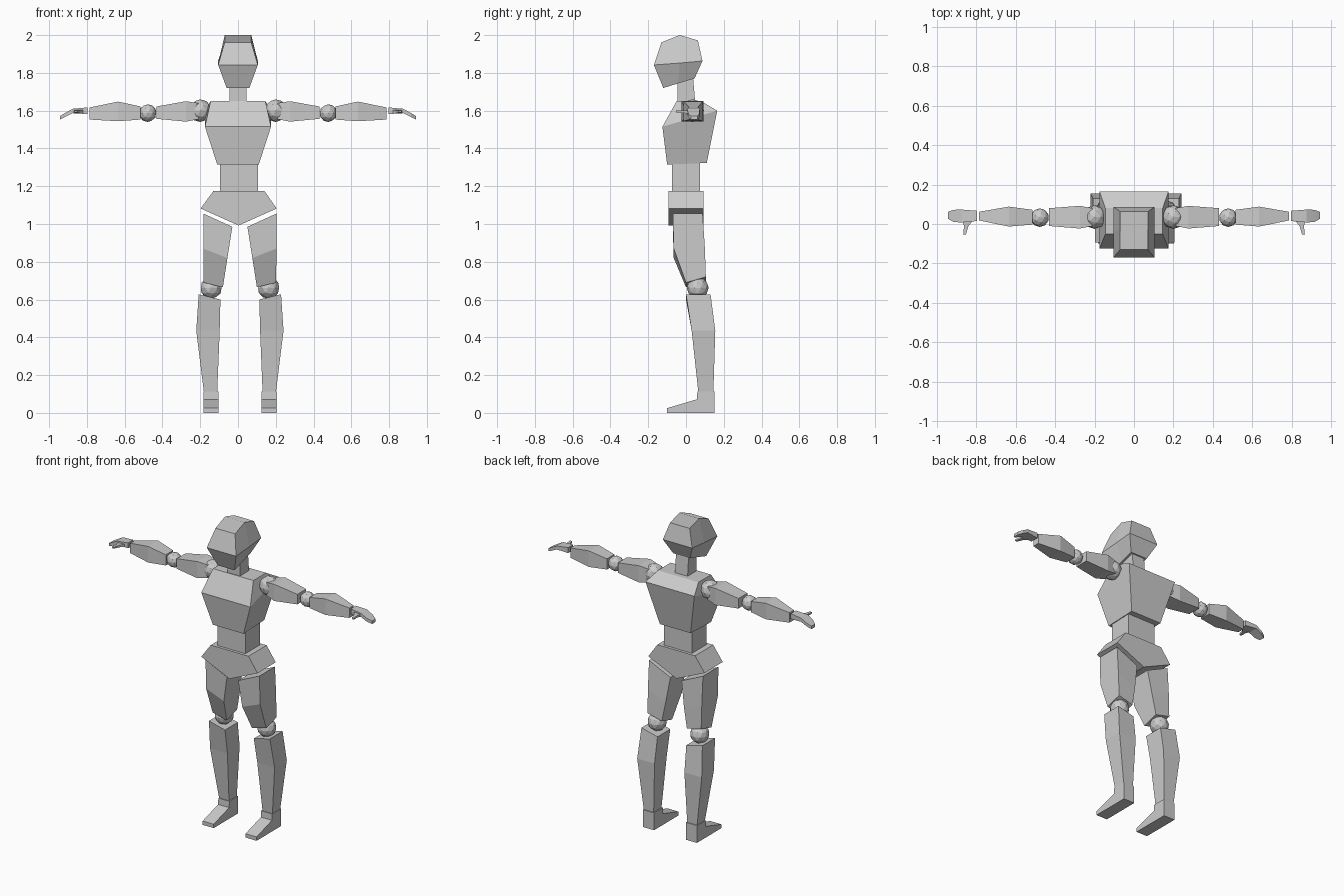
import bpy, bmesh
from mathutils import Matrix


def finish(name, bm):
    bmesh.ops.recalc_face_normals(bm, faces=bm.faces)
    me = bpy.data.meshes.new(name)
    bm.to_mesh(me)
    bm.free()
    ob = bpy.data.objects.new(name, me)
    bpy.context.collection.objects.link(ob)
    return ob


def loft(name, rings, s=1, cx=0.0):
    """Skin equal-length rings of points, cap both ends; x is mirrored by s about cx."""
    bm = bmesh.new()
    rows = [[bm.verts.new((cx + s * x, y, z)) for x, y, z in r] for r in rings]
    n = len(rows[0])
    for a, b in zip(rows, rows[1:]):
        for i in range(n):
            j = (i + 1) % n
            bm.faces.new((a[i], a[j], b[j], b[i]))
    bm.faces.new(rows[0])
    bm.faces.new(rows[-1])
    return finish(name, bm)


def flat(x0, x1, y0, y1, z, dx=0.0, dy=0.0):
    """Rectangular ring across z; dx and dy tilt it."""
    return [(x0, y0, z), (x1, y0, z + dx), (x1, y1, z + dx + dy), (x0, y1, z + dy)]


def upright(x, y0, y1, z0, z1):
    """Rectangular ring across x."""
    return [(x, y0, z0), (x, y1, z0), (x, y1, z1), (x, y0, z1)]


def ball(name, x, y, z, r):
    bm = bmesh.new()
    bmesh.ops.create_icosphere(bm, subdivisions=2, radius=r,
                               matrix=Matrix.Translation((x, y, z)))
    return finish(name, bm)


# head: six-point rings (front, middle, back on each side)
def head_ring(w, pts):
    return [(-w, y, z) for y, z in pts] + [(w, y, z) for y, z in reversed(pts)]


loft("head", [
    head_ring(0.06, [(-0.12, 1.72), (-0.04, 1.745), (0.045, 1.77)]),
    head_ring(0.105, [(-0.17, 1.842), (-0.035, 1.852), (0.087, 1.863)]),
    head_ring(0.07, [(-0.13, 1.962), (-0.033, 2.0), (0.063, 1.972)]),
])

# trunk
loft("neck", [flat(-0.045, 0.045, -0.045, 0.05, 1.63),
              flat(-0.045, 0.045, -0.045, 0.037, 1.76, 0, 0.02)])
loft("chest", [flat(-0.11, 0.11, -0.10, 0.11, 1.315, 0, 0.008),
               flat(-0.175, 0.175, -0.125, 0.165, 1.515, 0, 0.085),
               flat(-0.145, 0.145, -0.05, 0.08, 1.65)])
loft("abdomen", [flat(-0.095, 0.105, -0.075, 0.075, 1.165),
                 flat(-0.095, 0.105, -0.075, 0.075, 1.325)])
pelvis = [(-0.13, 1.175), (0.14, 1.175), (0.205, 1.082), (0.003, 0.992), (-0.198, 1.082)]
loft("pelvis", [[(x, y, z) for x, z in pelvis] for y in (-0.093, 0.093)])

foot = [(0.06, 0.112), (0.15, 0.112), (0.15, 0), (-0.10, 0), (-0.10, 0.025), (0.058, 0.072)]

for side, s in (("left", 1), ("right", -1)):
    # leg
    c = 0.01
    loft(side + "_thigh", [flat(0.04, 0.193, -0.07, 0.088, 0.985, 0.07),
                           flat(0.066, 0.193, -0.065, 0.10, 0.82, 0.05),
                           flat(0.09, 0.192, 0.0, 0.105, 0.665, 0.025, 0.03)], s, c)
    ball(side + "_knee", c + s * 0.152, 0.062, 0.662, 0.058)
    loft(side + "_shin", [flat(0.103, 0.218, 0.0, 0.13, 0.60, 0.028),
                          flat(0.107, 0.231, 0.03, 0.155, 0.435),
                          flat(0.12, 0.191, 0.065, 0.145, 0.112)], s, c)
    loft(side + "_foot", [[(x, y, z) for y, z in foot] for x in (0.114, 0.193)], s, c)

    # arm
    ball(side + "_shoulder", s * 0.20, 0.035, 1.60, 0.06)
    loft(side + "_upper_arm", [upright(0.21, -0.01, 0.08, 1.555, 1.64),
                               upright(0.275, -0.023, 0.092, 1.542, 1.65),
                               upright(0.432, -0.01, 0.08, 1.557, 1.622)], s)
    ball(side + "_elbow", s * 0.478, 0.032, 1.587, 0.047)
    loft(side + "_forearm", [upright(0.515, -0.003, 0.072, 1.553, 1.622),
                             upright(0.635, -0.013, 0.088, 1.544, 1.648),
                             upright(0.785, 0.018, 0.062, 1.553, 1.617)], s)

    # hand bending down at the fingertips, with a thumb pointing forward
    loft(side + "_hand", [upright(0.797, 0.015, 0.067, 1.582, 1.617),
                          upright(0.875, 0.008, 0.073, 1.587, 1.61),
                          upright(0.915, 0.01, 0.072, 1.567, 1.588),
                          upright(0.942, 0.026, 0.062, 1.553, 1.572)], s)
    loft(side + "_thumb", [
        [(0.82, 0.015, 1.585), (0.87, 0.015, 1.585), (0.87, 0.015, 1.603), (0.82, 0.015, 1.603)],
        [(0.84, -0.012, 1.587), (0.862, -0.01, 1.587), (0.862, -0.01, 1.601), (0.84, -0.012, 1.601)],
        [(0.852, -0.052, 1.59), (0.866, -0.052, 1.59), (0.866, -0.052, 1.6), (0.852, -0.052, 1.6)]], s)
